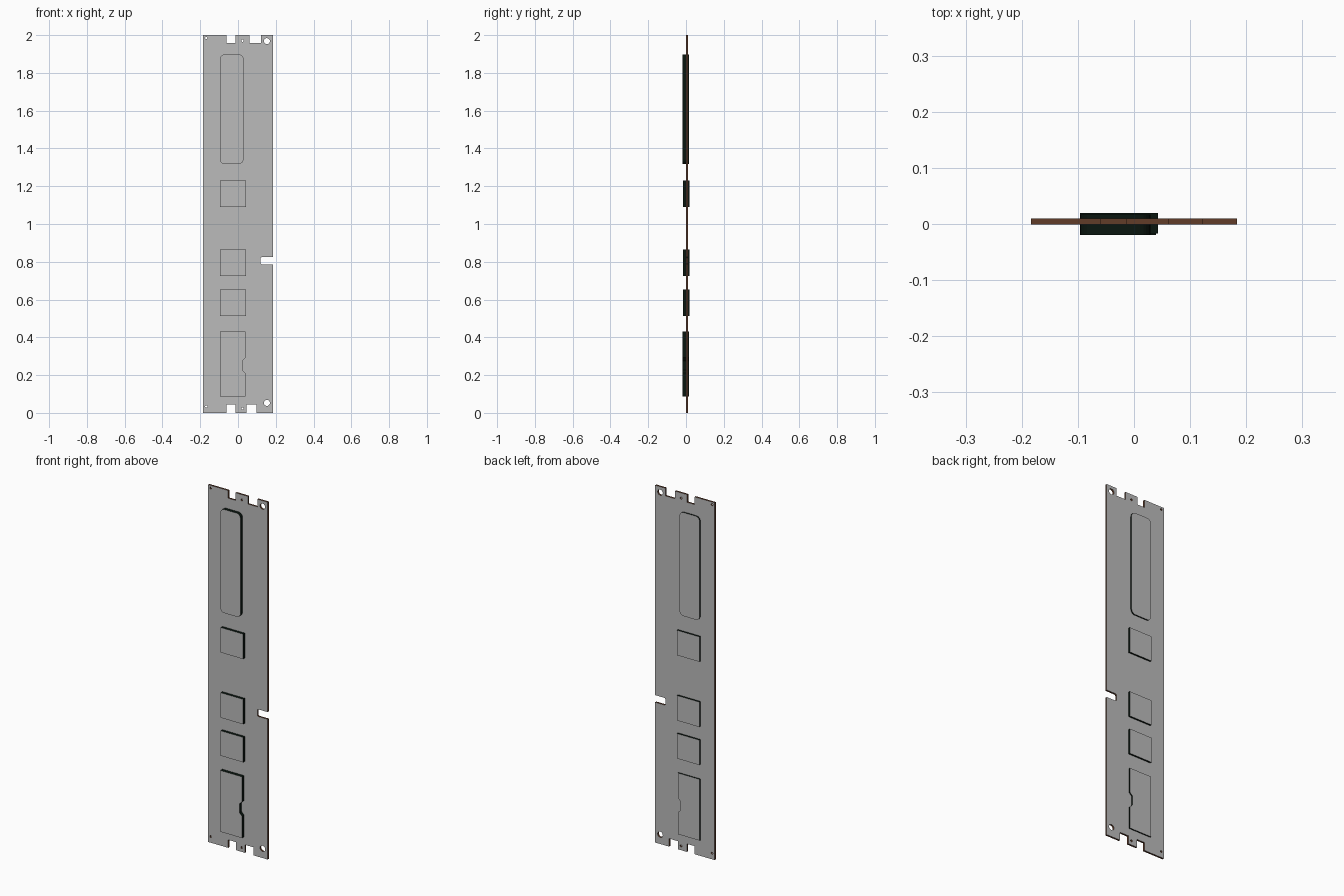
import bpy, bmesh
from math import sin, cos, pi, radians
from mathutils import Vector

if "Cube" in bpy.data.objects:
    bpy.data.objects.remove(bpy.data.objects["Cube"])


def material(name, rgb):
    m = bpy.data.materials.new(name)
    m.diffuse_color = (*rgb, 1)
    m.use_nodes = True
    m.node_tree.nodes["Principled BSDF"].inputs["Base Color"].default_value = m.diffuse_color
    return m


GREY = material("grey_face", (0.5, 0.5, 0.5))
BROWN = material("brown_edge", (0.12, 0.045, 0.022))
BLACK = material("dark_edge", (0.003, 0.008, 0.005))


def circle(x, z, r, n=24):
    return [(x + r * cos(2 * pi * i / n), z + r * sin(2 * pi * i / n)) for i in range(n)]


def rounded_rect(x0, x1, z0, z1, r, n=6):
    pts = []
    corners = [(x1 - r, z1 - r), (x0 + r, z1 - r), (x0 + r, z0 + r), (x1 - r, z0 + r)]
    for k, (cx, cz) in enumerate(corners):
        for i in range(n + 1):
            a = radians(90 * (k + i / n))
            pts.append((cx + r * cos(a), cz + r * sin(a)))
    return pts


def slab(name, outline, y0, y1, edge_mat, holes=()):
    """Fill an x/z outline with holes, extrude it along y, colour its side walls."""
    bm = bmesh.new()
    for loop in (outline, *holes):
        vs = [bm.verts.new((x, y0, z)) for x, z in loop]
        for a, b in zip(vs, vs[1:] + vs[:1]):
            bm.edges.new((a, b))
    bmesh.ops.triangle_fill(bm, use_beauty=True, use_dissolve=False, edges=bm.edges[:],
                            normal=Vector((0, -1, 0)))
    res = bmesh.ops.extrude_face_region(bm, geom=bm.faces[:], use_keep_orig=True)
    top = [g for g in res["geom"] if isinstance(g, bmesh.types.BMVert)]
    bmesh.ops.translate(bm, verts=top, vec=(0, y1 - y0, 0))
    bmesh.ops.recalc_face_normals(bm, faces=bm.faces[:])
    for f in bm.faces:
        f.material_index = 0 if abs(f.normal.y) > 0.9 else 1
    me = bpy.data.meshes.new(name)
    bm.to_mesh(me)
    bm.free()
    me.materials.append(GREY)
    me.materials.append(edge_mat)
    ob = bpy.data.objects.new(name, me)
    bpy.context.collection.objects.link(ob)
    return ob


# Main plate with end notches, side slot and screw holes
W = 0.184


def end_notches(z, depth_z, notches):
    pts = []
    for a, b in notches:
        pts += [(a, z), (a, depth_z), (b, depth_z), (b, z)]
    return pts


bottom = end_notches(0, 0.045, [(-0.06, -0.012), (0.044, 0.098)])
top = end_notches(2, 1.957, [(-0.06, -0.014), (0.062, 0.121)])[::-1]
slot = [(W, 0.785), (0.126, 0.785), (0.12, 0.791), (0.12, 0.819), (0.126, 0.825), (W, 0.825)]
plate_outline = [(-W, 0), *bottom, (W, 0), *slot, (W, 2), *top, (-W, 2)]
plate_holes = [circle(0.153, z, 0.016) for z in (0.053, 1.968)]
plate_holes += [circle(x, z, 0.006, 12) for x, z in
                [(-0.168, 1.985), (0.024, 1.97), (-0.168, 0.034), (0.024, 0.024)]]
slab("plate", plate_outline, -0.001, 0.0095, BROWN, plate_holes)

# Long rounded pad
slab("long_pad", rounded_rect(-0.096, 0.029, 1.318, 1.898, 0.025), -0.0195, 0.0165, BLACK)

# Three square pads
for i, z in enumerate((1.16, 0.795, 0.582)):
    x0, x1, h = -0.096, 0.043, 0.07
    slab(f"square_pad_{i + 1}", [(x0, z - h), (x1, z - h), (x1, z + h), (x0, z + h)],
         -0.0165, 0.0195, BLACK)

# Lower pad with a recess in its right edge
slab("lower_pad", [(-0.096, 0.088), (0.039, 0.088), (0.039, 0.21), (0.023, 0.226),
                   (0.023, 0.276), (0.039, 0.292), (0.039, 0.431), (-0.096, 0.431)],
     -0.0195, 0.0165, BLACK)
